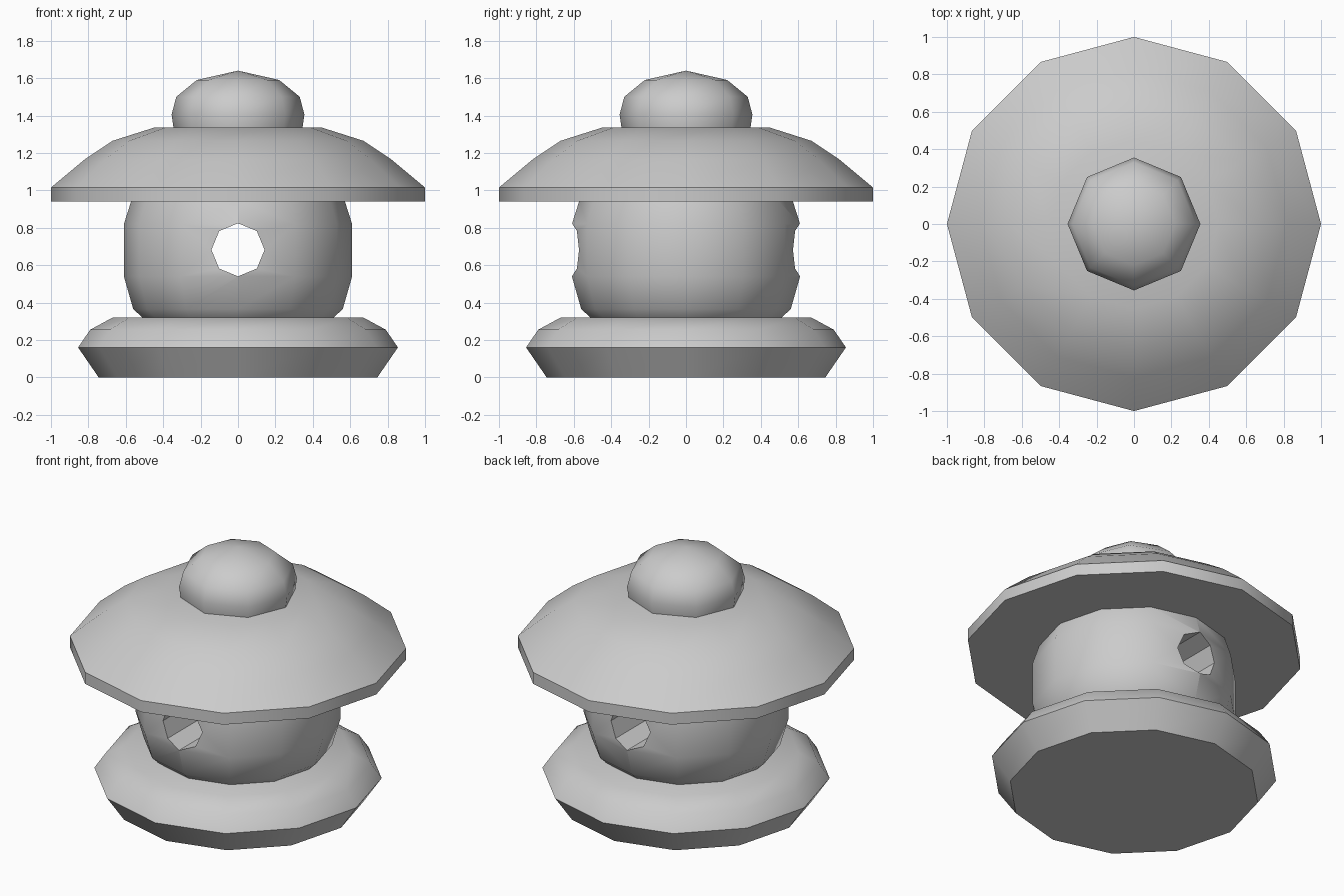
import bpy, bmesh, math

if "Cube" in bpy.data.objects:
    bpy.data.objects.remove(bpy.data.objects["Cube"])


def lathe(name, profile, sides):
    """Spin (radius, z) points round z; open ends are capped, radius 0 is a tip."""
    bm = bmesh.new()
    rings = []
    for r, z in profile:
        if r == 0:
            rings.append([bm.verts.new((0, 0, z))])
        else:
            rings.append([bm.verts.new((r * math.cos(2 * math.pi * i / sides),
                                        r * math.sin(2 * math.pi * i / sides), z))
                          for i in range(sides)])
    for low, high in zip(rings, rings[1:]):
        for i in range(sides):
            j = (i + 1) % sides
            if len(high) == 1:
                bm.faces.new((low[i], low[j], high[0]))
            else:
                bm.faces.new((low[i], low[j], high[j], high[i]))
    for ring in (rings[0], rings[-1]):
        if len(ring) > 1:
            bm.faces.new(ring)
    bmesh.ops.recalc_face_normals(bm, faces=bm.faces)
    mesh = bpy.data.meshes.new(name)
    bm.to_mesh(mesh)
    bm.free()
    obj = bpy.data.objects.new(name, mesh)
    bpy.context.collection.objects.link(obj)
    return obj


def smooth(obj, angle):
    bpy.ops.object.select_all(action='DESELECT')
    obj.select_set(True)
    bpy.context.view_layer.objects.active = obj
    bpy.ops.object.shade_smooth_by_angle(angle=math.radians(angle))


# Stone foot with a bulging rim
base = lathe("base", [(0.745, 0), (0.855, 0.16), (0.79, 0.255), (0.67, 0.32)], 12)

# Rounded light chamber
chamber = lathe("light_chamber", [(0.50, 0.31), (0.56, 0.365), (0.61, 0.54),
                                  (0.61, 0.82), (0.57, 0.945)], 12)

# Eight-sided window running front to back
cutter = lathe("window_cutter", [(0.142, -1), (0.142, 1)], 8)
cutter.rotation_euler = (math.pi / 2, 0, 0)
cutter.location = (0, 0, 0.682)
cutter.hide_render = True
cutter.hide_set(True)
window = chamber.modifiers.new("window", 'BOOLEAN')
window.operation = 'DIFFERENCE'
window.solver = 'EXACT'
window.object = cutter

# Wide domed roof with a vertical rim
roof = lathe("roof", [(1.0, 0.94), (1.0, 1.015), (0.82, 1.165),
                      (0.67, 1.265), (0.45, 1.335)], 12)

# Eight-sided finial knob
finial = lathe("finial", [(0.345, 1.335), (0.355, 1.405), (0.33, 1.50),
                          (0.22, 1.59), (0, 1.64)], 8)

for part in (base, chamber, roof):
    smooth(part, 40)
smooth(finial, 50)
